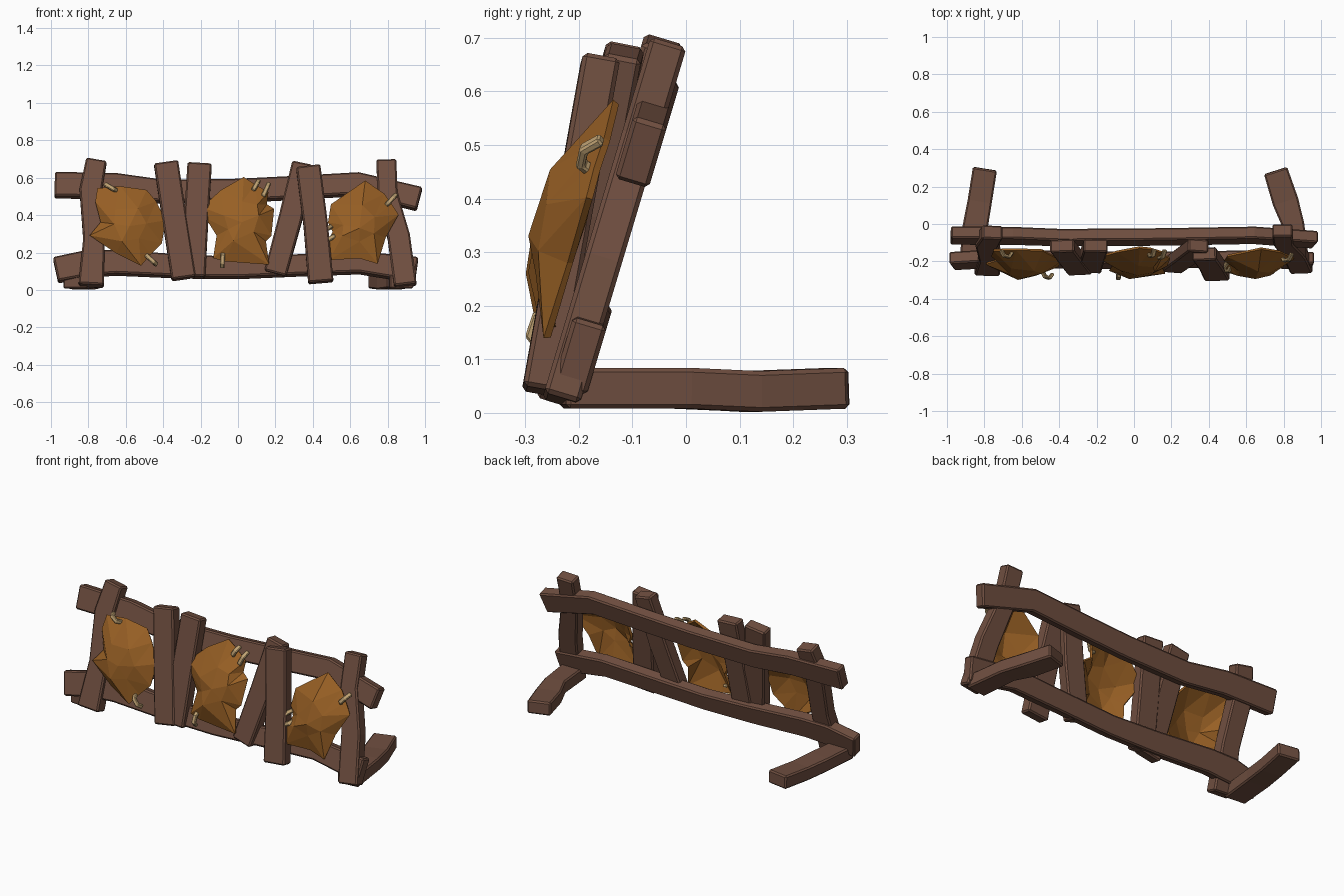
import bpy, bmesh, math, random
from mathutils import Vector

if "Cube" in bpy.data.objects:
    bpy.data.objects.remove(bpy.data.objects["Cube"])

random.seed(4)


def material(name, rgb):
    m = bpy.data.materials.new(name)
    m.diffuse_color = (*rgb, 1)
    m.use_nodes = True
    m.node_tree.nodes["Principled BSDF"].inputs["Base Color"].default_value = m.diffuse_color
    return m


WOOD = material("brown wood", (0.16, 0.077, 0.051))
HIDE = material("orange hide", (0.31, 0.115, 0.018))
CORD = material("tan cord", (0.52, 0.36, 0.17))
LEAN = Vector((0, -1, 0.3)).normalized()   # outward direction of the leaning wall


def make_object(name, bm, mat):
    me = bpy.data.meshes.new(name)
    bm.to_mesh(me)
    bm.free()
    me.materials.append(mat)
    ob = bpy.data.objects.new(name, me)
    bpy.context.collection.objects.link(ob)
    return ob


def plank(name, path, normal, thick, mat=WOOD, bevel=0.008):
    """Sweep a rectangle along (x, y, z, width) points."""
    bm = bmesh.new()
    pts = [Vector(p[:3]) for p in path]
    rings = []
    for i, p in enumerate(pts):
        tan = (pts[min(i + 1, len(pts) - 1)] - pts[max(i - 1, 0)]).normalized()
        side = tan.cross(normal).normalized()
        out = side.cross(tan).normalized()
        w, t = path[i][3] / 2, thick / 2
        rings.append([bm.verts.new(p + side * a * w + out * b * t)
                      for a, b in ((-1, -1), (1, -1), (1, 1), (-1, 1))])
    for r, s in zip(rings, rings[1:]):
        for k in range(4):
            bm.faces.new((r[k], r[(k + 1) % 4], s[(k + 1) % 4], s[k]))
    bm.faces.new(rings[0][::-1])
    bm.faces.new(rings[-1])
    bmesh.ops.recalc_face_normals(bm, faces=bm.faces)
    ob = make_object(name, bm, mat)
    if bevel:
        mod = ob.modifiers.new("worn edges", 'BEVEL')
        mod.width, mod.segments, mod.limit_method = bevel, 1, 'ANGLE'
        mod.angle_limit = math.radians(40)
    return ob


def leaning(path, base, slope=0.3):
    """Turn (x, z, width) points into points on the leaning wall."""
    return [(x, base + slope * z, z, w) for x, z, w in path]


# Two long rails at the back
plank("upper_rail", leaning([(-.98, .56, .135), (-.65, .555, .13), (-.4, .525, .12), (0, .53, .12),
                             (.3, .545, .12), (.64, .565, .12), (.97, .485, .125)], -.23), LEAN, .066)
plank("lower_rail", leaning([(-.975, .105, .135), (-.8, .14, .14), (-.65, .145, .13), (-.3, .125, .12),
                             (0, .117, .11), (.3, .13, .11), (.65, .145, .115), (.955, .105, .135)],
                            -.23), LEAN, .066)

# End posts
plank("left_post", leaning([(-.785, .022, .135), (-.77, .27, .115), (-.787, .53, .12),
                            (-.757, .69, .11)], -.25), LEAN, .075)
plank("right_post", leaning([(.895, .022, .12), (.86, .28, .12), (.80, .51, .105),
                             (.793, .69, .108)], -.24), LEAN, .07)

# Two crossing pairs of upright boards
plank("middle_board_1", leaning([(-.29, .06, .13), (-.335, .35, .13), (-.385, .68, .13)],
                                -.252, .2), LEAN, .07)
plank("middle_board_2", leaning([(-.24, .07, .13), (-.225, .35, .13), (-.205, .675, .13)],
                                -.243, .19), LEAN, .07)
plank("middle_board_3", leaning([(.20, .085, .12), (.28, .38, .125), (.345, .675, .11)],
                                -.243, .19), LEAN, .07)
plank("middle_board_4", leaning([(.443, .04, .135), (.415, .35, .13), (.375, .66, .13)],
                                -.278, .18), LEAN, .07)

# Feet running backwards along the ground
UP = Vector((0, 0, 1))
plank("left_foot", [(-.87, -.23, .046, .13), (-.85, -.02, .046, .135), (-.825, .12, .04, .13),
                    (-.797, .295, .046, .13)], UP, .076)
plank("right_foot", [(.875, -.23, .046, .13), (.85, 0, .046, .12), (.81, .12, .04, .14),
                     (.757, .285, .046, .13)], UP, .076)


def rim_y(z):
    return -.293 + .29 * z


def hide(name, outline, centre, depth):
    """Faceted bulging shell: clockwise outline, raised ring, raised centre."""
    bm = bmesh.new()
    cx, cz = centre
    rim, ring = [], []
    for i, (x, z) in enumerate(outline):
        rim.append(bm.verts.new((x, rim_y(z) - random.uniform(0, .012), z)))
        if i % 2 == 0:
            f = random.uniform(.42, .6)
            rx, rz = cx + (x - cx) * f, cz + (z - cz) * f
            ring.append(bm.verts.new((rx, rim_y(rz) - depth * random.uniform(.6, .95), rz)))
    top = bm.verts.new((cx, rim_y(cz) - depth, cz))
    n, m = len(rim), len(ring)
    for j in range(m):
        a, b = ring[j], ring[(j + 1) % m]
        i = 2 * j
        bm.faces.new((top, b, a))
        bm.faces.new((a, rim[(i + 1) % n], rim[i]))
        if i + 1 < n:
            bm.faces.new((a, b, rim[i + 1]))
            k = (i + 2) % n
            bm.faces.new((b, rim[k], rim[i + 1]))
    bmesh.ops.recalc_face_normals(bm, faces=bm.faces)
    ob = make_object(name, bm, HIDE)
    mod = ob.modifiers.new("leather thickness", 'SOLIDIFY')
    mod.thickness, mod.offset = .014, 0


# Three hide patches
hide("left_hide", [(-.75, .54), (-.63, .55), (-.49, .53), (-.44, .47), (-.39, .37), (-.41, .25),
                   (-.47, .19), (-.52, .13), (-.65, .2), (-.79, .29), (-.73, .36), (-.76, .47)],
     (-.58, .34), .085)
hide("middle_hide", [(-.19, .44), (-.09, .53), (.03, .6), (.09, .56), (.16, .52), (.15, .455),
                     (.19, .43), (.175, .29), (.145, .26), (.165, .135), (-.07, .155),
                     (-.13, .17), (-.11, .29), (-.17, .385)], (.02, .36), .08)
hide("right_hide", [(.68, .58), (.78, .51), (.82, .455), (.855, .4), (.785, .28), (.745, .14),
                    (.65, .17), (.49, .16), (.48, .25), (.51, .31), (.485, .36), (.5, .455)],
     (.65, .33), .09)

# Cord stitches arching over the hide edges: x1, z1, x2, z2
STITCHES = [(-.71, .565, -.65, .53), (-.49, .185, -.435, .135), (.08, .53, .11, .585),
            (.13, .49, .165, .57), (-.08, .2, -.085, .12), (.79, .45, .845, .51),
            (.43, .30, .5, .34), (.475, .265, .52, .29)]
for n, (x1, z1, x2, z2) in enumerate(STITCHES):
    path = []
    for f, lift in ((0, .012), (.25, .038), (.7, .04), (1, .012)):
        x, z = x1 + (x2 - x1) * f, z1 + (z2 - z1) * f
        path.append((x, rim_y(z) - lift, z, .024))
    plank("stitch_%d" % (n + 1), path, LEAN, .018, CORD, .004)
